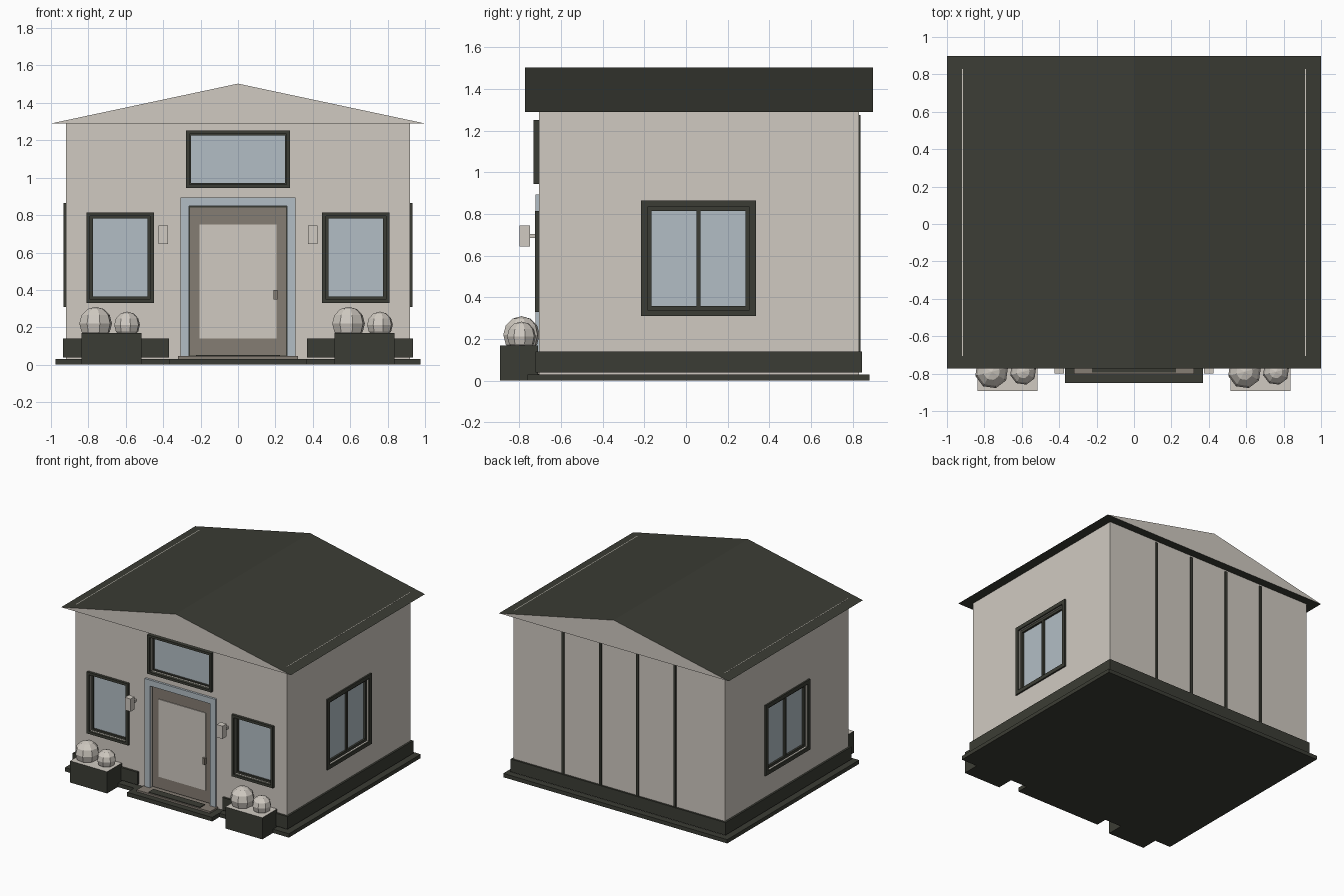
import bpy, bmesh
from mathutils import Matrix, Vector

if "Cube" in bpy.data.objects:
    bpy.data.objects.remove(bpy.data.objects["Cube"])


def material(name, rgb):
    m = bpy.data.materials.new(name)
    m.diffuse_color = (*rgb, 1)
    m.use_nodes = True
    m.node_tree.nodes["Principled BSDF"].inputs["Base Color"].default_value = m.diffuse_color
    return m


BEIGE = material("warm_beige", (0.63, 0.59, 0.535))
DARK = material("charcoal", (0.044, 0.046, 0.035))
BLUE = material("pale_blue", (0.45, 0.515, 0.56))
TAUPE = material("taupe", (0.235, 0.205, 0.172))


def make(name, bm, *mats):
    me = bpy.data.meshes.new(name)
    bm.to_mesh(me)
    bm.free()
    ob = bpy.data.objects.new(name, me)
    bpy.context.collection.objects.link(ob)
    for m in mats:
        me.materials.append(m)
    return ob


def add_box(bm, x, y, z):
    size = Vector((x[1] - x[0], y[1] - y[0], z[1] - z[0]))
    mid = Vector((sum(x) / 2, sum(y) / 2, sum(z) / 2))
    bmesh.ops.create_cube(bm, size=1, matrix=Matrix.Translation(mid) @ Matrix.Diagonal((*size, 1)))


def box(name, x, y, z, mat):
    bm = bmesh.new()
    add_box(bm, x, y, z)
    return make(name, bm, mat)


def wall_box(name, side, u, d, z, mat):
    """Box placed on a wall: u runs along the wall, d is the distance out from the centre."""
    if side == "front":
        return box(name, u, (-d[1], -d[0]), z, mat)
    s = 1 if side == "right" else -1
    return box(name, sorted((s * d[0], s * d[1])), u, z, mat)


def ring(name, side, u, d, z, w, mat):
    """Rectangular frame of bar width w."""
    bm = bmesh.new()
    for uu, zz in (((u[0], u[0] + w), z), ((u[1] - w, u[1]), z),
                   ((u[0] + w, u[1] - w), (z[0], z[0] + w)),
                   ((u[0] + w, u[1] - w), (z[1] - w, z[1]))):
        if side == "front":
            add_box(bm, uu, (-d[1], -d[0]), zz)
        else:
            s = 1 if side == "right" else -1
            add_box(bm, sorted((s * d[0], s * d[1])), uu, zz)
    return make(name, bm, mat)


def inset(r, w):
    return (r[0] + w, r[1] - w)


FACE = {"front": 0.705, "left": 0.92, "right": 0.92}
walls = box("walls", (-0.92, 0.92), (-0.705, 0.83), (0.02, 1.308), BEIGE)


def cut(side, u, z):
    f = FACE[side]
    cutter = wall_box("cutter", side, u, (f - 0.06, f + 0.1), z, BEIGE)
    cutter.hide_render = True
    mod = walls.modifiers.new("opening", "BOOLEAN")
    mod.operation, mod.solver, mod.object = "DIFFERENCE", "EXACT", cutter
    bpy.context.view_layer.objects.active = walls
    bpy.ops.object.modifier_apply(modifier=mod.name)
    bpy.data.objects.remove(cutter)


def window(name, side, u, z, w, sash, out, mullion=False):
    """Opening, outer casing, recessed sash and glass."""
    f = FACE[side]
    iu, iz = inset(u, w), inset(z, w)
    cut(side, iu, iz)
    ring(name + "_casing", side, u, (f - 0.002, f + out), z, w, DARK)
    ring(name + "_sash", side, iu, (f - 0.04, f - 0.01), iz, sash, DARK)
    wall_box(name + "_glass", side, inset(iu, sash), (f - 0.035, f - 0.025), inset(iz, sash), BLUE)
    if mullion:
        c = sum(u) / 2
        wall_box(name + "_mullion", side, (c - 0.01, c + 0.01), (f - 0.04, f - 0.01), inset(iz, sash), DARK)


# Windows
window("left_front_window", "front", (-0.81, -0.45), (0.33, 0.815), 0.02, 0.014, 0.02)
window("right_front_window", "front", (0.45, 0.81), (0.33, 0.815), 0.02, 0.014, 0.02)
window("transom_window", "front", (-0.278, 0.278), (0.945, 1.252), 0.018, 0.008, 0.027)
for s in ("left", "right"):
    window(s + "_side_window", s, (-0.215, 0.335), (0.31, 0.865), 0.03, 0.02, 0.012, True)

# Door with surround, frame, panel and handle
cut("front", (-0.262, 0.262), (0.045, 0.85))
for n, x, z in (("left_door_trim", (-0.308, -0.262), (0.045, 0.895)),
                ("right_door_trim", (0.262, 0.308), (0.045, 0.895)),
                ("top_door_trim", (-0.262, 0.262), (0.848, 0.895))):
    box(n, x, (-0.722, -0.68), z, BLUE)
ring("door_frame", "front", (-0.262, 0.262), (0.65, 0.69), (0.045, 0.848), 0.012, DARK)
box("door", (-0.257, 0.257), (-0.692, -0.65), (0.05, 0.842), TAUPE)
box("door_panel", (-0.205, 0.205), (-0.697, -0.69), (0.14, 0.75), BEIGE)
box("door_handle", (0.19, 0.21), (-0.715, -0.69), (0.35, 0.4), TAUPE)

# Gable roof: dark slopes and underside, light gable ends
bm = bmesh.new()
ends = [[bm.verts.new((x, y, z)) for x, z in ((-1, 1.29), (1, 1.29), (0, 1.503))] for y in (-0.772, 0.897)]
a, b = ends
bm.faces.new(a)
bm.faces.new(b[::-1])
for i in range(3):
    j = (i + 1) % 3
    bm.faces.new((a[j], a[i], b[i], b[j]))
bmesh.ops.recalc_face_normals(bm, faces=bm.faces[:])
for f in bm.faces:
    f.material_index = 1 if abs(f.normal.y) > 0.9 else 0
make("roof", bm, DARK, BEIGE)

# Ground slab and plinth, open at the doorway
box("base_slab", (-0.975, 0.975), (-0.76, 0.88), (0, 0.03), DARK)
bm = bmesh.new()
for s in (-1, 1):
    add_box(bm, sorted((s * 0.37, s * 0.935)), (-0.722, -0.69), (0.04, 0.14))
    add_box(bm, sorted((s * 0.9, s * 0.935)), (-0.69, 0.81), (0.04, 0.14))
add_box(bm, (-0.935, 0.935), (0.81, 0.845), (0.04, 0.14))
make("plinth", bm, DARK)

# Door step, threshold and mat
box("lower_step", (-0.37, 0.37), (-0.85, -0.7), (0, 0.032), DARK)
box("upper_step", (-0.32, 0.32), (-0.803, -0.66), (0.03, 0.046), TAUPE)
box("door_mat", (-0.225, 0.225), (-0.793, -0.73), (0.046, 0.051), DARK)

# Battens on the back wall
for i, x in enumerate((-0.487, -0.162, 0.162, 0.487)):
    box(f"back_batten_{i + 1}", (x - 0.01, x + 0.01), (0.82, 0.838), (0.14, 1.275), DARK)

for side, s in (("left", -1), ("right", 1)):
    # Wall lamps
    box(side + "_lamp", (s * 0.4 - 0.025, s * 0.4 + 0.025), (-0.8, -0.75), (0.645, 0.745), BEIGE)
    box(side + "_lamp_arm", (s * 0.4 - 0.01, s * 0.4 + 0.01), (-0.75, -0.7), (0.685, 0.705), BEIGE)
    # Planters with light soil
    c = s * 0.676
    p = box(side + "_planter", (c - 0.161, c + 0.161), (-0.893, -0.71), (0, 0.17), DARK)
    p.data.materials.append(BEIGE)
    for f in p.data.polygons:
        f.material_index = int(f.normal.z > 0.9)
    # Faceted round shrubs
    for n, dx, z, r in (("large", -0.085, 0.22, 0.09), ("small", 0.083, 0.213, 0.071)):
        bm = bmesh.new()
        bmesh.ops.create_uvsphere(bm, u_segments=8, v_segments=6, radius=r,
                                  matrix=Matrix.Translation((c + dx, -0.79, z)) @ Matrix.Rotation(0.25, 4, "Z"))
        make(f"{side}_{n}_shrub", bm, BEIGE)
